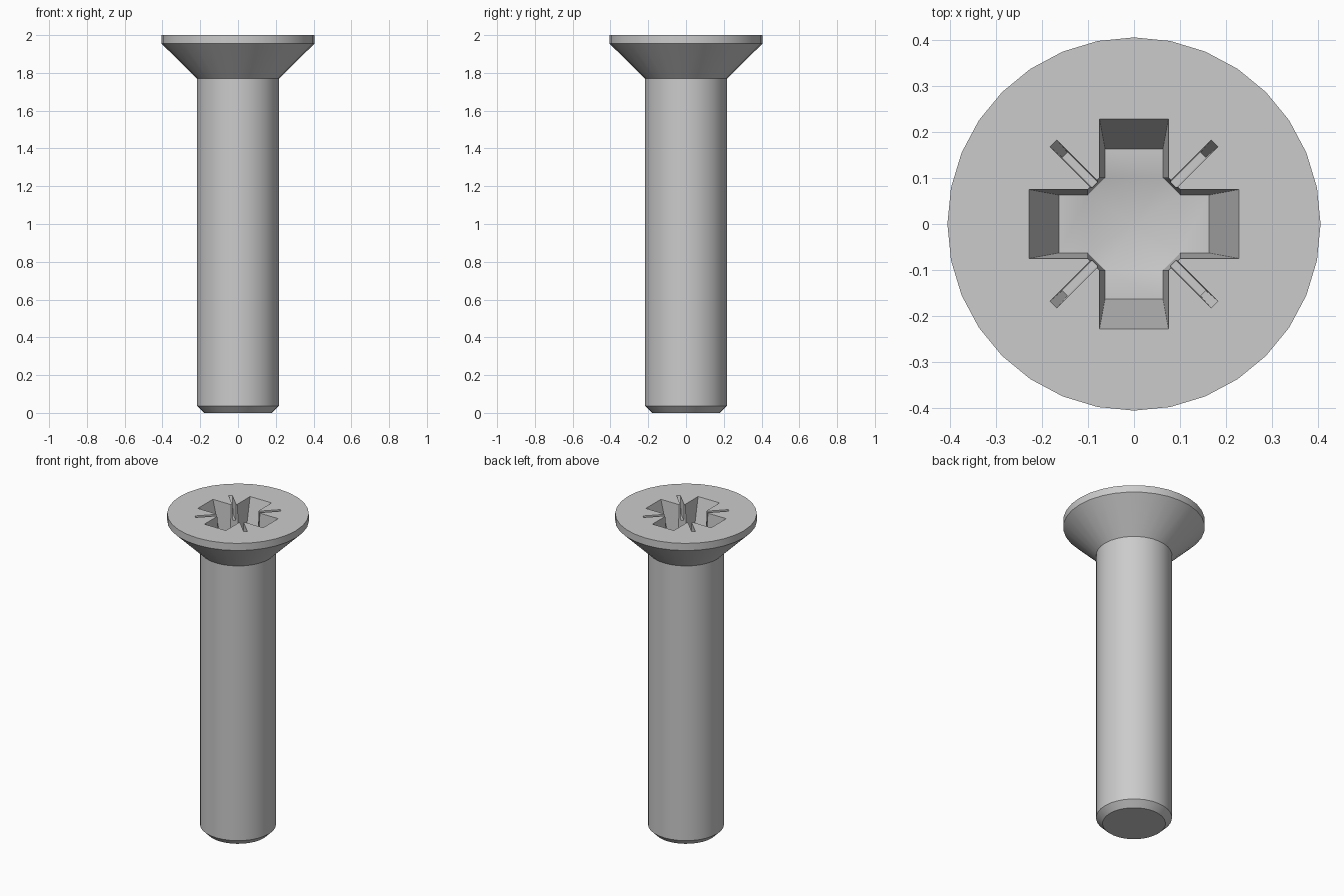
import bpy, bmesh, math
from mathutils import Matrix

cube = bpy.data.objects.get("Cube")
if cube:
    bpy.data.objects.remove(cube, do_unlink=True)

SIDES = 32
TOP = 2.0
OVER = 0.02          # how far cutters rise above the head
DEPTH = 0.23         # cross recess depth
SLOT_DEPTH = 0.10    # diagonal tick depth

steel = bpy.data.materials.new("steel grey")
steel.use_nodes = True
grey = (0.6, 0.6, 0.6, 1)
steel.diffuse_color = grey
steel.node_tree.nodes["Principled BSDF"].inputs["Base Color"].default_value = grey


def make_object(name, bm):
    bmesh.ops.recalc_face_normals(bm, faces=bm.faces[:])
    mesh = bpy.data.meshes.new(name)
    bm.to_mesh(mesh)
    bm.free()
    mesh.materials.append(steel)
    obj = bpy.data.objects.new(name, mesh)
    bpy.context.collection.objects.link(obj)
    return obj


def bridge(bm, a, b):
    n = len(a)
    for i in range(n):
        j = (i + 1) % n
        bm.faces.new((a[i], a[j], b[j], b[i]))


# Turned body: chamfered tip, shank, countersunk head with a thin rim
profile = [(0.18, 0), (0.217, 0.037), (0.217, 1.77), (0.405, 1.955), (0.405, TOP)]
bm = bmesh.new()
rings = []
for r, z in profile:
    angles = [2 * math.pi * i / SIDES for i in range(SIDES)]
    rings.append([bm.verts.new((r * math.cos(a), r * math.sin(a), z)) for a in angles])
for low, high in zip(rings, rings[1:]):
    bridge(bm, low, high)
bm.faces.new(rings[0])
bm.faces.new(rings[-1])
screw = make_object("screw_body", bm)


# Cross recess cutter: tapered cross with chamfered inner corners and a conical floor
def cross_ring(bm, width, length, inner, z):
    ring = []
    for k in range(4):
        turn = Matrix.Rotation(k * math.pi / 2, 3, 'Z')
        for x, y in ((inner, -width), (length, -width), (length, width), (inner, width)):
            v = bm.verts.new((x, y, z))
            v.co = turn @ v.co
            ring.append(v)
    return ring


bm = bmesh.new()
grow = OVER / DEPTH
upper = cross_ring(bm, 0.075 + 0.012 * grow, 0.228 + 0.065 * grow, 0.1, TOP + OVER)
lower = cross_ring(bm, 0.063, 0.163, 0.1, TOP - DEPTH)
bridge(bm, lower, upper)
bm.faces.new(upper)
tip = bm.verts.new((0, 0, TOP - DEPTH - 0.045))
for k in range(4):
    bm.faces.new(lower[4 * k:4 * k + 4])
core = [v for i, v in enumerate(lower) if i % 4 in (0, 3)]
for i, v in enumerate(core):
    bm.faces.new((v, core[(i + 1) % len(core)], tip))
cutters = [make_object("cross_cutter", bm)]

# Four thin diagonal tick cutters with sloping outer ends
for k in range(4):
    bm = bmesh.new()
    grow = OVER / SLOT_DEPTH
    levels = [(0.212, 0.008, TOP - SLOT_DEPTH),
              (0.2475 + 0.0355 * grow, 0.0105 + 0.0025 * grow, TOP + OVER)]
    ends = []
    for reach, half, z in levels:
        ends.append([bm.verts.new((x, y, z)) for x, y in
                     ((0.09, -half), (reach, -half), (reach, half), (0.09, half))])
    bridge(bm, *ends)
    for ring in ends:
        bm.faces.new(ring)
    bm.transform(Matrix.Rotation(math.pi / 4 + k * math.pi / 2, 4, 'Z'))
    cutters.append(make_object("tick_cutter", bm))

# Cut the recess, then discard the cutters
bpy.ops.object.select_all(action='DESELECT')
screw.select_set(True)
bpy.context.view_layer.objects.active = screw
for cutter in cutters:
    cutter.hide_render = True
    cut = screw.modifiers.new("recess", 'BOOLEAN')
    cut.operation = 'DIFFERENCE'
    cut.solver = 'EXACT'
    cut.object = cutter
    bpy.ops.object.modifier_apply(modifier=cut.name)
    bpy.data.objects.remove(cutter, do_unlink=True)

bpy.ops.object.shade_smooth_by_angle(angle=math.radians(30))
